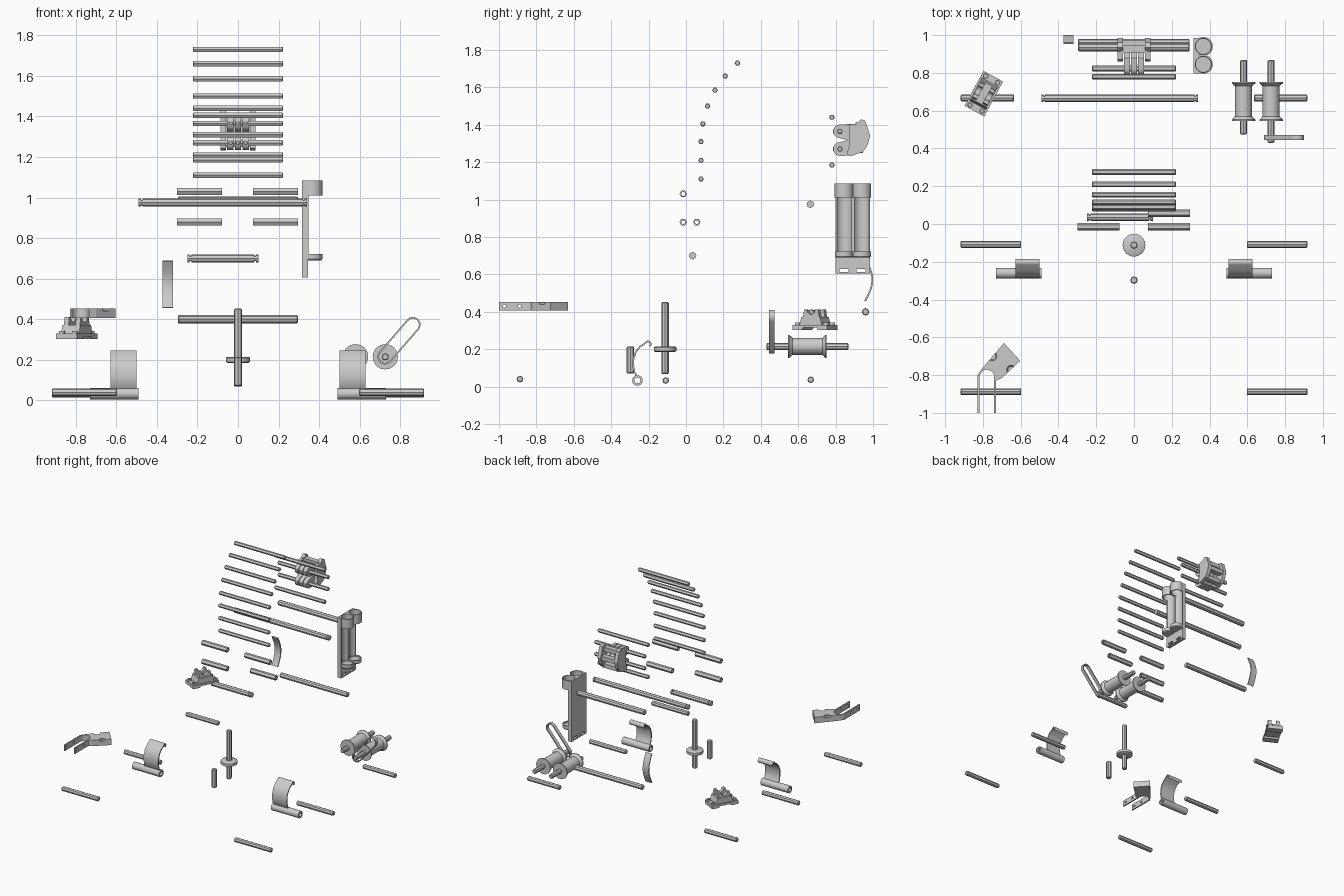
import bpy, bmesh
from math import sin, cos, pi, radians, atan2
from mathutils import Vector, Matrix

if "Cube" in bpy.data.objects:
    bpy.data.objects.remove(bpy.data.objects["Cube"])


def finish(name, bm, smooth=False, loc=(0, 0, 0), turn=0):
    bmesh.ops.recalc_face_normals(bm, faces=bm.faces)
    mesh = bpy.data.meshes.new(name)
    bm.to_mesh(mesh)
    bm.free()
    ob = bpy.data.objects.new(name, mesh)
    bpy.context.collection.objects.link(ob)
    ob.location = loc
    ob.rotation_euler.z = turn
    if smooth:
        bpy.ops.object.select_all(action='DESELECT')
        ob.select_set(True)
        bpy.context.view_layer.objects.active = ob
        bpy.ops.object.shade_smooth_by_angle(angle=radians(35))
    return ob


def place(axis, t, a, b):
    return {'X': Vector((t, a, b)), 'Y': Vector((a, t, b)), 'Z': Vector((a, b, t))}[axis]


def lathe(name, profile, axis, a, b, sides=6, closed=False):
    """Revolve (radius, position) pairs about a line parallel to an axis."""
    bm = bmesh.new()
    rings = [[bm.verts.new(place(axis, t, a + r * cos(2 * pi * i / sides), b + r * sin(2 * pi * i / sides)))
              for i in range(sides)] for r, t in profile]
    pairs = list(zip(rings, rings[1:]))
    if closed:
        pairs.append((rings[-1], rings[0]))
    else:
        bm.faces.new(rings[0])
        bm.faces.new(rings[-1])
    for p, q in pairs:
        for i in range(sides):
            j = (i + 1) % sides
            bm.faces.new((p[i], p[j], q[j], q[i]))
    return finish(name, bm, sides > 10)


def rod(name, axis, lo, hi, a, b, r=0.018, sides=8):
    c = r * 0.25
    return lathe(name, [(r - c, lo), (r, lo + c), (r, hi - c), (r - c, hi)], axis, a, b, sides)


def grooved_rod(name, lo, hi, y, z, r=0.02):
    half = [(r, 0), (r, .012), (r * .7, .012), (r * .7, .02), (r, .02)]
    prof = [(q, lo + t) for q, t in half] + [(q, hi - t) for q, t in reversed(half)]
    return lathe(name, prof, 'X', y, z, 8)


def tube(name, axis, lo, hi, a, b, r, inner, sides=6):
    return lathe(name, [(r, lo), (r, hi), (inner, hi), (inner, lo)], axis, a, b, sides, True)


def extrude(name, pts, axis, lo, hi, smooth=False, loc=(0, 0, 0), turn=0):
    bm = bmesh.new()
    low = [bm.verts.new(place(axis, lo, *p)) for p in pts]
    top = [bm.verts.new(place(axis, hi, *p)) for p in pts]
    bm.faces.new(low)
    bm.faces.new(top)
    for i in range(len(pts)):
        j = (i + 1) % len(pts)
        bm.faces.new((low[i], low[j], top[j], top[i]))
    return finish(name, bm, smooth, loc, turn)


def band(name, path, thick, axis, lo, hi, closed=False):
    """Thin strip that follows a path and has a width along an axis."""
    bm = bmesh.new()
    n = len(path)
    pts = [Vector(p) for p in path]
    rings = []
    for i, p in enumerate(pts):
        before = pts[i - 1] if closed or i else p
        after = pts[(i + 1) % n] if closed or i < n - 1 else p
        d = (after - before).normalized()
        side = Vector((-d.y, d.x)) * thick / 2
        rings.append([bm.verts.new(place(axis, t, *q)) for q, t in
                      ((p - side, lo), (p + side, lo), (p + side, hi), (p - side, hi))])
    for i in range(n if closed else n - 1):
        p, q = rings[i], rings[(i + 1) % n]
        for k in range(4):
            m = (k + 1) % 4
            bm.faces.new((p[k], p[m], q[m], q[k]))
    if not closed:
        bm.faces.new(rings[0])
        bm.faces.new(rings[-1])
    return finish(name, bm, True)


def arc(cx, cy, r, start, end, n=10):
    return [(cx + r * cos(radians(start + (end - start) * i / n)),
             cy + r * sin(radians(start + (end - start) * i / n))) for i in range(n + 1)]


def box_pts(a0, a1, b0, b1):
    return [(a0, b0), (a1, b0), (a1, b1), (a0, b1)]


def cut(target, cutter):
    cutter.hide_render = True
    cutter.hide_set(True)
    cutter.display_type = 'WIRE'
    mod = target.modifiers.new("cut", 'BOOLEAN')
    mod.object = cutter
    mod.solver = 'EXACT'
    bpy.context.view_layer.update()
    mesh = bpy.data.meshes.new_from_object(target.evaluated_get(bpy.context.evaluated_depsgraph_get()))
    target.modifiers.clear()
    target.data = mesh
    bpy.data.objects.remove(cutter)


# Rungs in a curved ladder, and four more around the hinge
for y, z in [(.275, 1.73), (.21, 1.66), (.155, 1.585), (.115, 1.5), (.09, 1.405), (.08, 1.31), (.08, 1.21),
             (.08, 1.11), (.78, 1.44), (.78, 1.185), (.823, 1.365), (.823, 1.27)]:
    rod("rung", 'X', -.222, .222, y, z, .015, 6)

# Short sleeves
for x, y, z in [(-.3, -.015, 1.03), (.075, -.015, 1.03), (-.3, -.015, .88), (.075, .058, .88)]:
    tube("sleeve", 'X', x, x + .222, y, z, .02, .011)

# Long cross bars
grooved_rod("long_bar", -.49, .34, .665, .975)
grooved_rod("middle_bar", -.25, .1, .035, .7)
rod("upper_cross_bar", 'X', -.297, .295, .935, .985, .021)
rod("lower_cross_bar", 'X', -.297, .295, .96, .4, .02)

# Floor rods and rolled clips on both sides
clip_path = [(-.262, .055), (-.275, .075), (-.282, .11), (-.281, .15), (-.268, .185), (-.247, .213), (-.225, .227)]
for s in (-1, 1):
    for y, z, inner in [(-.888, .04, .597), (-.108, .033, .597), (.667, .037, .635)]:
        rod("floor_rod", 'X', *sorted((s * inner, s * .918)), y, z, .018)
    lo, hi = sorted((s * .5, s * .628))
    tube("clip_roll", 'X', *sorted((s * .49, s * .73)), -.26, .033, .028, .016, 20)
    band("clip_plate", clip_path + arc(-.203, .228, .014, 140, -60, 8), .009, 'X', lo, hi)

# Vertical axle with a disc, and a small post
rod("axle", 'Z', .068, .452, 0, -.112, .02)
lathe("axle_disc", [(.052, .185), (.06, .19), (.06, .21), (.052, .215)], 'Z', 0, -.112, 32)
rod("post", 'Z', .07, .215, 0, -.297, .02)

# Pair of spools with axles and a loop belt
for x, y in ((.58, .475), (.726, .43)):
    rod("spool_axle", 'Y', y, .868, x, .215, .018)
    lathe("spool", [(.062, .545), (.062, .552), (.045, .57), (.045, .73), (.062, .745), (.062, .752)],
          'Y', x, .215, 28)
a, b = Vector((.725, .215)), Vector((.862, .373))
tilt = atan2(b.y - a.y, b.x - a.x) * 180 / pi
loop = arc(*b, .034, tilt - 90, tilt + 90, 12) + arc(*a, .034, tilt + 90, tilt + 270, 12)
band("loop_belt", loop, .008, 'Y', .445, .472, True)

# Curved strip
strip = [(.958 + .038 * cos(t * pi / 12), .572 + .115 * t / 6) for t in range(-6, 7)]
band("curved_strip", strip, .009, 'X', -.373, -.32)

# Twin holder: scalloped back, top rings, bottom cups
scallop = [(.316, .985), (.316, .798), (.347, .798)]
for y in (.845, .94):
    scallop += arc(.37, y, .045, 239, 121, 14)
scallop.append((.347, .985))
extrude("holder_back", scallop, 'Z', .7, 1.085, True)
foot = extrude("holder_foot", box_pts(.798, .985, .605, .7), 'X', .316, .346)
for y in (.845, .935):
    cut(foot, extrude("slot_cutter", box_pts(y - .024, y + .024, .614, .63), 'X', .3, .4))
for y in (.845, .94):
    tube("holder_ring", 'Z', 1.01, 1.085, .367, y, .05, .043, 32)
    lathe("holder_cup", [(.043, .69), (.049, .697), (.049, .722), (.04, .722), (.04, .712)], 'Z', .367, y, 32)

# Hinge: two forked jaws on a framed body
jaw = arc(.823, 1.365, .036, 250, 90, 8) + [(.88, 1.405), (.93, 1.345), (.9, 1.285), (.89, 1.235)]
jaw += arc(.823, 1.27, .036, 270, 110, 8) + [(.865, 1.318)]
for x in (-.037, 0, .037):
    leaf = extrude("hinge_jaw", jaw, 'X', x - .016, x + .016, True)
cheek = [(.875, 1.36), (.87, 1.402), (.912, 1.405), (.935, 1.43), (.96, 1.42), (.985, 1.34),
         (.968, 1.285), (.945, 1.255), (.88, 1.232), (.86, 1.245), (.875, 1.3)]
for x in (-.073, .073):
    extrude("hinge_cheek", cheek, 'X', x - .014, x + .014)
for y, z in ((.925, 1.395), (.955, 1.335), (.925, 1.265)):
    extrude("hinge_crosspiece", box_pts(y - .02, y + .02, z - .016, z + .016), 'X', -.07, .07)
for z in (1.365, 1.27):
    for x in (-.037, 0, .037):
        rod("hinge_pin", 'Y', .785, .8, x, z, .011, 12)

# Turned saddle bracket
spot, angle = (-.795, .69, 0), radians(-28.4)
base = extrude("saddle_base", [(-.105, .303), (-.05, .303), (-.04, .315), (.04, .315), (.05, .303), (.105, .303),
                               (.105, .33), (-.105, .33)], 'X', -.059, .059, False, spot, angle)
extrude("saddle_block", [(-.068, .33), (.068, .33), (.056, .372), (-.056, .372)], 'X', -.05, .05,
        False, spot, angle)
arch = [(-.05, .37)] + arc(0, .388, .03, 200, 340, 10) + [(.05, .37), (.042, .412), (.03, .412)]
arch = [(-.05, .37), (.05, .37), (.042, .412), (.026, .412)] + arc(0, .41, .024, 0, -180, 10) + [(-.042, .412)]
for x in (-.032, .032):
    extrude("saddle_ear", arch, 'X', x - .013, x + .013, False, spot, angle)
turn = Matrix.Rotation(angle, 2)
for sx in (-1, 1):
    for sy in (-1, 1):
        p = turn @ Vector((sx * .036, sy * .086)) + Vector(spot[:2])
        tube("saddle_boss", 'Z', .325, .342, p.x, p.y, .015, .008, 16)

# Yoke with two prongs and an angled head
yoke_pts = [(-.828, -1), (-.828, -.8), (-.805, -.765), (-.688, -.63), (-.603, -.725), (-.7, -.815), (-.73, -.83),
            (-.73, -1), (-.74, -1)] + arc(-.779, -.81, .039, 0, 180, 12) + [(-.818, -1)]
yoke = extrude("yoke", yoke_pts, 'Z', .406, .453)
for y in (-.97, -.89):
    cut(yoke, rod("prong_hole_cutter", 'X', -.9, -.7, y, .43, .009, 12))
for x, y in ((-.75, -.7), (-.65, -.772)):
    cut(yoke, rod("dimple_cutter", 'Z', .44, .5, x, y, .024, 20))
